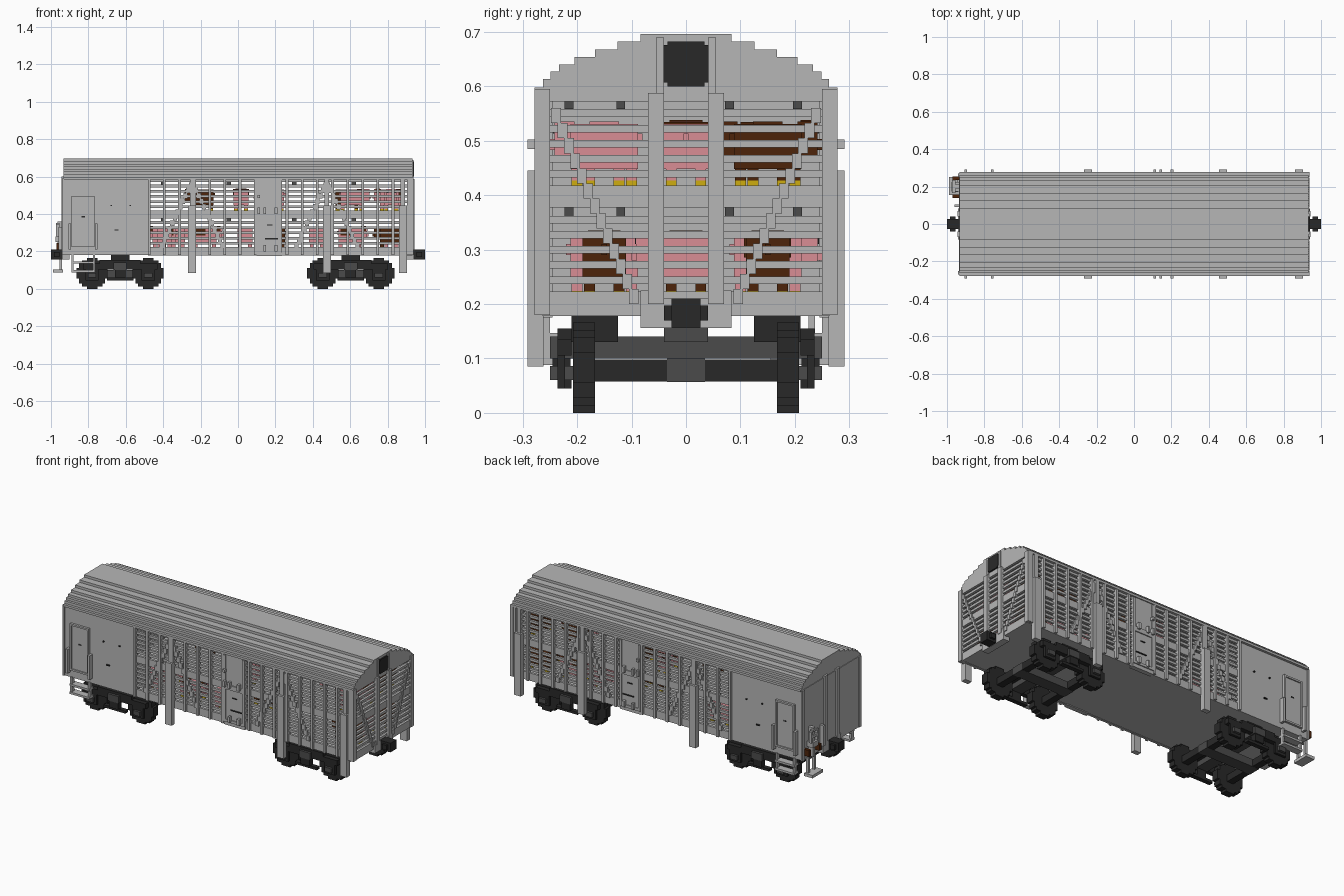
import bpy, bmesh, math, random
from mathutils import Matrix

if "Cube" in bpy.data.objects:
    bpy.data.objects.remove(bpy.data.objects["Cube"])
random.seed(4)


def material(name, rgb):
    m = bpy.data.materials.new(name)
    m.use_nodes = True
    m.diffuse_color = (*rgb, 1)
    m.node_tree.nodes["Principled BSDF"].inputs["Base Color"].default_value = (*rgb, 1)
    return m


GREY = material("body grey", (0.47, 0.47, 0.47))
STEEL = material("dark steel", (0.07, 0.07, 0.07))
BLACK = material("near black", (0.022, 0.022, 0.022))
PINK = material("pig pink", (0.7, 0.27, 0.3))
BROWN = material("pig brown", (0.075, 0.017, 0.003))
YELLOW = material("hoof yellow", (0.62, 0.42, 0.005))


def build(name, boxes, mat):
    """One object from boxes given as (x0, x1, y0, y1, z0, z1)."""
    bm = bmesh.new()
    for x0, x1, y0, y1, z0, z1 in boxes:
        mat4 = Matrix.Translation(((x0 + x1) / 2, (y0 + y1) / 2, (z0 + z1) / 2)) \
            @ Matrix.Diagonal((abs(x1 - x0), abs(y1 - y0), abs(z1 - z0), 1))
        bmesh.ops.create_cube(bm, size=1, matrix=mat4)
    me = bpy.data.meshes.new(name)
    bm.to_mesh(me)
    bm.free()
    me.materials.append(mat)
    ob = bpy.data.objects.new(name, me)
    bpy.context.collection.objects.link(ob)
    return ob


def both(boxes):
    """Repeat boxes mirrored across the y = 0 plane."""
    return boxes + [(a, b, -d, -c, e, f) for a, b, c, d, e, f in boxes]


def stairs(p, q, n):
    """Stepped diagonal as (centre, low, high) cells along a line."""
    for i in range(n):
        t = (i + 0.5) / n
        h = abs(q[1] - p[1]) / n / 2
        z = p[1] + (q[1] - p[1]) * t
        yield p[0] + (q[0] - p[0]) * t, z - h, z + h


# Stepped roof
steps = [(0.278, 0.598), (0.263, 0.613), (0.249, 0.627), (0.233, 0.64),
         (0.205, 0.654), (0.167, 0.668), (0.126, 0.682), (0.084, 0.696)]
roof, low = [], 0.585
for half, top in steps:
    roof.append((-0.932, 0.932, -half, half, low, top))
    low = top
build("roof", roof, GREY)

# Floors and cabin
build("underframe", [(-0.93, 0.925, -0.25, 0.25, 0.18, 0.21)], GREY)
build("upper_deck", [(-0.48, 0.92, -0.25, 0.25, 0.385, 0.413)], GREY)
build("cabin", [(-0.935, -0.48, -0.264, 0.264, 0.18, 0.59)], GREY)

# Slatted walls: sill, middle band, top rail and thin boards
levels = [(0.178, 0.223), (0.377, 0.418), (0.572, 0.592)]
for base in (0.237, 0.432):
    levels += [(base + 0.0278 * i, base + 0.0278 * i + 0.0139) for i in range(5)]
build("side_slats", both([(-0.48, 0.932, 0.25, 0.264, a, b) for a, b in levels]), GREY)
build("end_slats", [(0.918, 0.932, -0.264, 0.264, a, b) for a, b in levels], GREY)

# Side uprights and braces
ups = [-0.475 + 0.081 * i for i in range(8)] + [0.262 + 0.081 * i for i in range(9)]
bars = [(x - 0.007, x + 0.007, 0.25, 0.277, 0.18, 0.59) for x in ups]
for x, side in ((-0.245, 1), (-0.245, -1), (0.475, 1), (0.475, -1)):
    for c, a, b in stairs((x, 0.57), (x + side * 0.17, 0.22), 12):
        bars.append((c - 0.011, c + 0.011, 0.25, 0.272, a, b))
build("side_uprights", both(bars), GREY)

# Tall stakes hanging below the sill
stakes = []
for x in (-0.245, 0.475, 0.882):
    stakes += [(x - 0.021, x + 0.021, 0.262, 0.291, 0.085, 0.445),
               (x - 0.012, x + 0.012, 0.25, 0.278, 0.445, 0.59)]
build("side_stakes", both(stakes), GREY)

# Loading doors with latches
build("loading_doors", both([
    (0.1, 0.235, 0.245, 0.272, 0.175, 0.59),
    (0.1, 0.235, 0.27, 0.278, 0.385, 0.412), (0.1, 0.235, 0.27, 0.278, 0.195, 0.21),
    (0.1, 0.113, 0.27, 0.278, 0.21, 0.58), (0.222, 0.235, 0.27, 0.278, 0.21, 0.58),
    (0.105, 0.118, 0.27, 0.291, 0.4, 0.435), (0.137, 0.149, 0.27, 0.291, 0.4, 0.435),
    (0.195, 0.21, 0.27, 0.291, 0.4, 0.435), (0.105, 0.118, 0.27, 0.291, 0.485, 0.502),
    (0.137, 0.149, 0.27, 0.291, 0.2, 0.235), (0.195, 0.21, 0.27, 0.291, 0.2, 0.235)]), GREY)
build("latch_pins", both([(0.145, 0.215, 0.27, 0.277, 0.265, 0.271),
                          (0.155, 0.185, 0.27, 0.277, 0.338, 0.343)]), BLACK)

# Slatted end: corner posts, centre posts, diagonals and sign frame
end = [(0.918, 0.938, 0.25, 0.278, 0.18, 0.595), (0.92, 0.943, 0.04, 0.07, 0.2, 0.588),
       (0.92, 0.938, 0.068, 0.084, 0.2, 0.225), (0.92, 0.937, 0.04, 0.055, 0.585, 0.69)]
for c, a, b in stairs((0.245, 0.56), (0.09, 0.2), 13):
    end.append((0.92, 0.938, c - 0.009, c + 0.009, a, b))
build("end_frame", both(end) + [(0.9, 0.94, -0.084, 0.084, 0.156, 0.21)], GREY)
build("end_sign", [(0.925, 0.94, -0.041, 0.041, 0.607, 0.676),
                   (0.925, 0.94, -0.034, 0.034, 0.6, 0.682)], BLACK)

# Solid end: ribs
build("cabin_end_ribs", both([(-0.943, -0.93, 0.04, 0.07, 0.2, 0.6),
                              (-0.94, -0.93, 0.25, 0.27, 0.18, 0.59)])
      + [(-0.94, -0.9, -0.084, 0.084, 0.156, 0.21)], GREY)

# Cabin doors, handrails and hanging steps
door = [(-0.89, -0.768, 0.26, 0.27, 0.225, 0.497)]
door += [(x - 0.005, x + 0.005, 0.26, 0.277, 0.225, 0.497) for x in (-0.885, -0.773)]
door += [(-0.89, -0.768, 0.26, 0.277, z, z + 0.01) for z in (0.225, 0.487)]
door += [(x - 0.007, x + 0.007, 0.26, 0.291, 0.21, 0.35) for x in (-0.9, -0.758)]
build("cabin_doors", both(door), GREY)
build("cabin_marks", both([(x, x + w, 0.26, 0.272, z, z + 0.006) for x, w, z in (
    (-0.836, 0.018, 0.383), (-0.66, 0.02, 0.312), (-0.682, 0.008, 0.442), (-0.58, 0.008, 0.442))]), BLACK)
rungs = [(-0.89, -0.765, 0.235, 0.277, z, z + 0.012) for z in (0.088, 0.135)]
rungs += [(x - 0.006, x + 0.006, 0.25, 0.27, 0.088, 0.185) for x in (-0.885, -0.77)]
build("door_steps", both(rungs), GREY)

# Brake platform and handbrake
build("brake_platform", [(-0.99, -0.935, 0.155, 0.25, 0.088, 0.105)]
      + [(-0.955, -0.94, y, y + 0.012, 0.1, 0.19) for y in (0.17, 0.225)], GREY)
build("handbrake", [(-0.975, -0.935, 0.175, 0.225, 0.25, 0.28), (-0.965, -0.935, 0.19, 0.21, 0.19, 0.36),
                    (-0.972, -0.955, 0.165, 0.235, 0.305, 0.32), (-0.972, -0.955, 0.165, 0.178, 0.28, 0.345),
                    (-0.972, -0.955, 0.222, 0.235, 0.28, 0.345), (-0.972, -0.955, 0.178, 0.222, 0.34, 0.352),
                    (-0.96, -0.935, 0.09, 0.105, 0.21, 0.33)], GREY)
build("brake_gear", [(-0.97, -0.935, y, y + 0.018, 0.208, 0.245) for y in (0.14, 0.235)], BROWN)

# Couplers
for name, s in (("left_coupler", 1), ("right_coupler", -1)):
    build(name, [(s * 0.92, s * 1.0, -0.027, 0.027, 0.157, 0.21),
                 (s * 0.955, s * 0.985, -0.04, 0.04, 0.17, 0.197)], BLACK)


# Bogies: stepped wheels, axles, side frames and bolsters
def disc(x, z, r, y0, y1, rows=12):
    h = 2 * r / rows
    out = []
    for i in range(rows):
        zc = -r + h * (i + 0.5)
        w = max(1, round(math.sqrt(r * r - zc * zc) / h)) * h
        out.append((x - w, x + w, y0, y1, z + zc - h / 2, z + zc + h / 2))
    return out


for name, cx in (("front_bogie", 0.603), ("rear_bogie", -0.63)):
    wheels, frame, hubs = [], [], []
    for wx in (cx - 0.15, cx + 0.15):
        wheels += disc(wx, 0.083, 0.083, 0.167, 0.208)
        frame.append((wx - 0.035, wx + 0.035, 0.222, 0.236, 0.045, 0.125))
        hubs.append((wx - 0.022, wx + 0.022, 0.205, 0.25, 0.06, 0.086))
    frame += [(cx - 0.2, cx + 0.2, 0.21, 0.236, 0.105, 0.135),
              (cx - 0.11, cx + 0.11, 0.21, 0.236, 0.125, 0.155),
              (cx - 0.028, cx + 0.028, 0.212, 0.245, 0.06, 0.1),
              (cx - 0.07, cx + 0.07, 0.21, 0.236, 0.045, 0.06),
              (cx - 0.05, cx + 0.05, 0.125, 0.21, 0.13, 0.182)]
    build(name + "_wheels", both(wheels), BLACK)
    build(name + "_side_frames", both(frame), BLACK)
    build(name + "_axle_boxes", both(hubs), STEEL)
    build(name + "_axles", [(w - 0.02, w + 0.02, -0.17, 0.17, 0.058, 0.098)
                            for w in (cx - 0.15, cx + 0.15)], BLACK)
    build(name + "_bolster", [(cx - 0.035, cx + 0.035, -0.25, 0.25, 0.1, 0.14),
                              (cx - 0.172, cx + 0.172, -0.035, 0.035, 0.057, 0.1),
                              (cx - 0.04, cx + 0.04, -0.04, 0.04, 0.13, 0.18)], STEEL)

# Small brackets under the upper deck and the ceiling
build("ceiling_brackets", [(x - 0.012, x + 0.012, y - 0.008, y + 0.008, z, z + 0.03)
                           for z in (0.36, 0.558) for x in (-0.4, -0.05, 0.3, 0.62, 0.88)
                           for y in (-0.215, -0.12, 0.08, 0.205)], STEEL)

# Pigs on both decks: shared meshes for body, hooves and face
body = [(-0.062, 0.062, -0.04, 0.04, 0.035, 0.118), (0.055, 0.092, -0.027, 0.027, 0.06, 0.122),
        (0.09, 0.1, -0.013, 0.013, 0.07, 0.09), (-0.07, -0.06, -0.005, 0.005, 0.08, 0.1)]
hooves = []
for lx in (-0.05, 0.05):
    for ly in (-0.027, 0.027):
        leg = (lx - 0.01, lx + 0.01, ly - 0.01, ly + 0.01)
        body.append((*leg, 0.014, 0.04))
        hooves.append((*leg, 0, 0.015))
eyes = [(0.09, 0.094, y - 0.005, y + 0.005, 0.1, 0.11) for y in (-0.02, 0.02)]
patches = [(-0.05, 0.005, -0.043, 0.043, 0.075, 0.121), (0.06, 0.085, -0.03, 0.03, 0.1, 0.125)]

spots = [(0.82, -0.15, 0.413, PINK), (0.82, 0.0, 0.413, PINK), (0.82, 0.15, 0.413, BROWN),
         (0.82, -0.15, 0.21, BROWN), (0.82, 0.0, 0.21, PINK), (0.82, 0.15, 0.21, BROWN)]
for z in (0.21, 0.413):
    for x in (-0.37, -0.18, 0.01, 0.2, 0.4, 0.6):
        for y in (-0.15, 0.0, 0.15):
            if random.random() < 0.5:
                spots.append((x + random.uniform(-0.03, 0.03), y, z, random.choice((PINK, PINK, BROWN))))
for i, (x, y, z, coat) in enumerate(spots):
    parts = [build(f"pig_{i}_body", body, coat), build(f"pig_{i}_hooves", hooves, YELLOW),
             build(f"pig_{i}_eyes", eyes, BLACK)]
    if coat is PINK and i % 2:
        parts.append(build(f"pig_{i}_patches", patches, BROWN))
    turn = random.randrange(4) * math.pi / 2
    for ob in parts:
        ob.location = (x, y, z)
        ob.rotation_euler.z = turn
